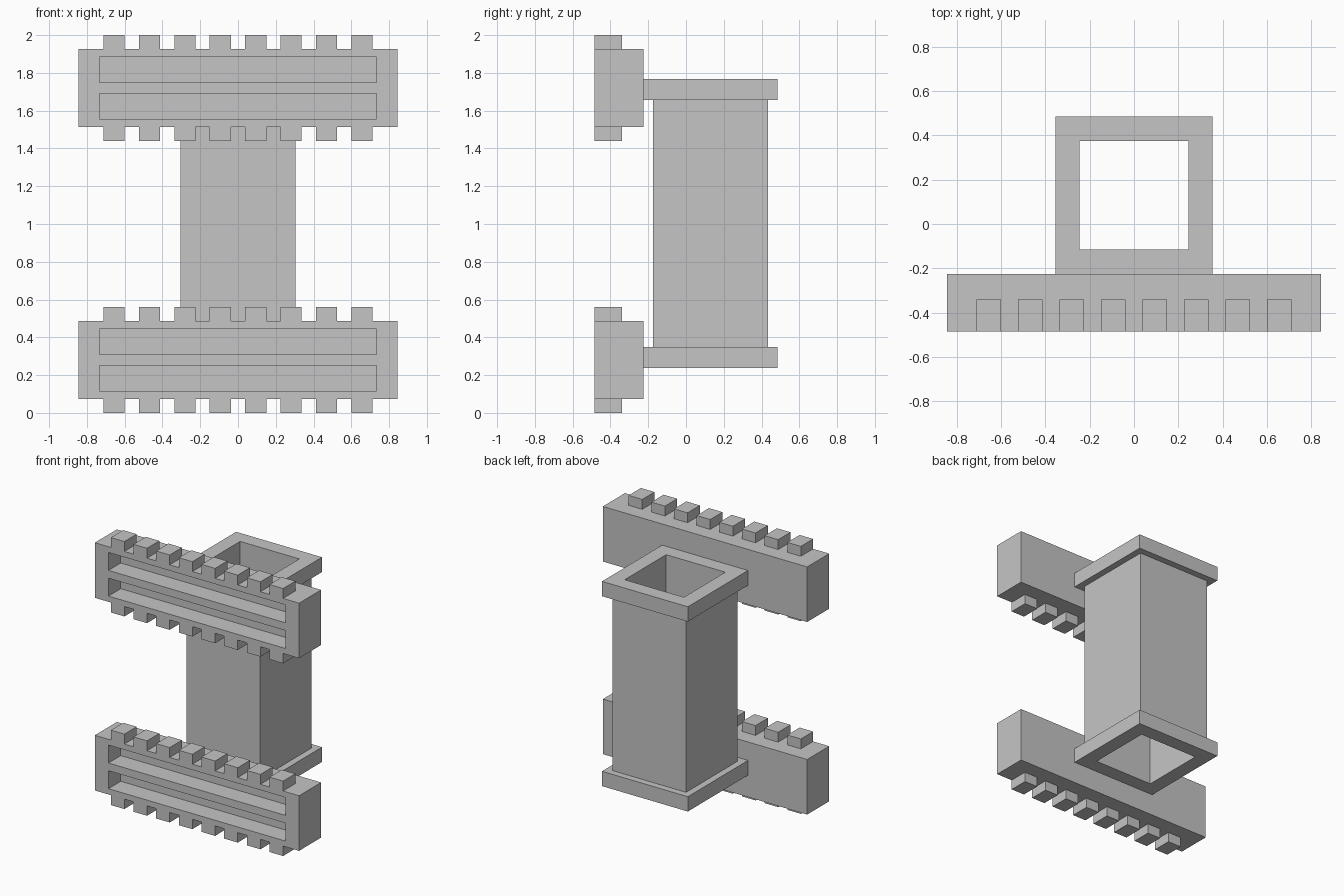
import bpy, bmesh
from mathutils import Matrix, Vector

cube = bpy.data.objects.get("Cube")
if cube:
    bpy.data.objects.remove(cube, do_unlink=True)

# Single light grey for every part
grey = bpy.data.materials.new("light grey")
grey.use_nodes = True
GREY = (0.56, 0.56, 0.56, 1)
grey.diffuse_color = GREY
grey.node_tree.nodes["Principled BSDF"].inputs["Base Color"].default_value = GREY


def add_object(name, bm):
    bmesh.ops.recalc_face_normals(bm, faces=bm.faces)
    mesh = bpy.data.meshes.new(name)
    bm.to_mesh(mesh)
    bm.free()
    mesh.materials.append(grey)
    obj = bpy.data.objects.new(name, mesh)
    bpy.context.collection.objects.link(obj)
    return obj


def add_box(bm, low, high):
    low, high = Vector(low), Vector(high)
    matrix = Matrix.Translation((low + high) / 2) @ Matrix.Diagonal((high - low).to_4d())
    bmesh.ops.create_cube(bm, size=1, matrix=matrix)


# Hollow square column with a flange at each end: a closed profile of
# (half width, height) swept around four corners
COLUMN_Y = 0.13
HOLE, TUBE, FLANGE = 0.245, 0.305, 0.355
profile = [(HOLE, 0.237), (FLANGE, 0.237), (FLANGE, 0.348), (TUBE, 0.348),
           (TUBE, 1.657), (FLANGE, 1.657), (FLANGE, 1.768), (HOLE, 1.768)]
bm = bmesh.new()
rings = [[bm.verts.new((sx * w, COLUMN_Y + sy * w, z))
          for sx, sy in ((-1, -1), (1, -1), (1, 1), (-1, 1))]
         for w, z in profile]
for i, ring in enumerate(rings):
    after = rings[(i + 1) % len(rings)]
    for k in range(4):
        n = (k + 1) % 4
        bm.faces.new((ring[k], ring[n], after[n], after[k]))
add_object("hollow_column", bm)

# Toothed bars in front of the column
FRONT, BACK = -0.485, -0.225
INNER = -0.34            # depth reached by teeth and slots
HALF_HEIGHT, TOOTH_HEIGHT = 0.206, 0.074
TEETH, PITCH, TOOTH_HALF = 8, 0.1875, 0.056

for name, mid in (("lower", 0.28), ("upper", 1.72)):
    # Bar body
    bm = bmesh.new()
    add_box(bm, (-0.845, FRONT, mid - HALF_HEIGHT), (0.845, BACK, mid + HALF_HEIGHT))
    bar = add_object(name + "_bar", bm)

    # Two long slots cut into the front
    bm = bmesh.new()
    for side in (-1, 1):
        z = mid + side * 0.096
        add_box(bm, (-0.732, FRONT - 0.1, z - 0.067), (0.732, INNER, z + 0.067))
    cutter = add_object(name + "_slot_cutter", bm)
    cutter.hide_render = True
    cut = bar.modifiers.new("slots", "BOOLEAN")
    cut.operation = "DIFFERENCE"
    cut.solver = "EXACT"
    cut.object = cutter
    bpy.context.view_layer.objects.active = bar
    bpy.ops.object.modifier_apply(modifier=cut.name)
    bpy.data.objects.remove(cutter, do_unlink=True)

    # Rows of teeth along the top and bottom edges
    bm = bmesh.new()
    for i in range(TEETH):
        x = (i - (TEETH - 1) / 2) * PITCH
        for base in (mid + HALF_HEIGHT, mid - HALF_HEIGHT - TOOTH_HEIGHT):
            add_box(bm, (x - TOOTH_HALF, FRONT, base),
                    (x + TOOTH_HALF, INNER, base + TOOTH_HEIGHT))
    add_object(name + "_bar_teeth", bm)
